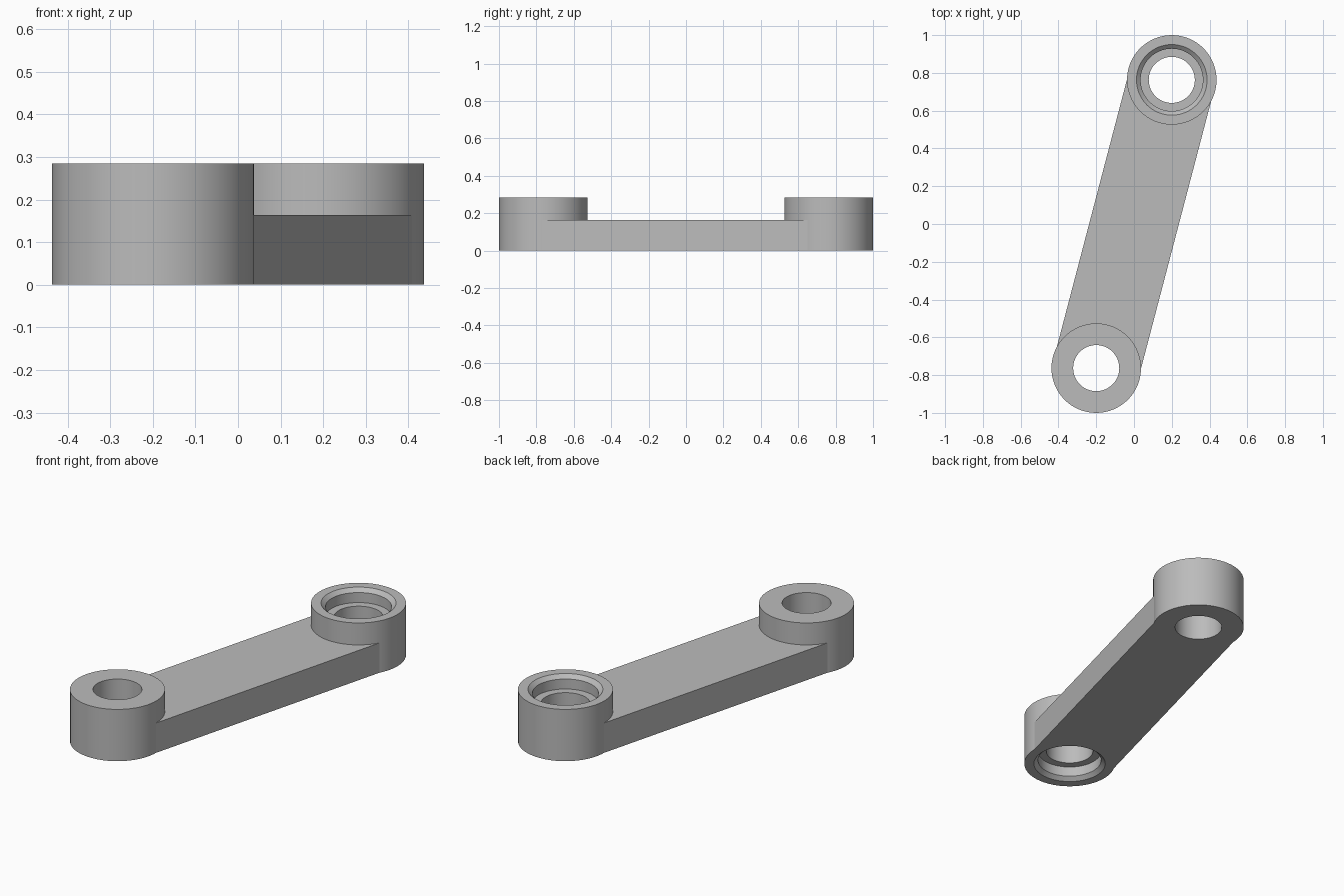
import bpy, bmesh, math
from mathutils import Matrix

default = bpy.data.objects.get("Cube")
if default:
    bpy.data.objects.remove(default)

CX, CY = 0.2, 0.763                 # pivot centre
REACH = math.hypot(CX, CY)
TURN = Matrix.Rotation(math.atan2(CY, CX), 4, 'Z')
R, BORE, SEAT, LIP = 0.237, 0.122, 0.165, 0.187
HEIGHT, ARM_HEIGHT, ARM_HALF = 0.285, 0.164, 0.23
SEGMENTS = 64

grey = bpy.data.materials.new("plain grey")
grey.use_nodes = True
grey.diffuse_color = (0.5, 0.5, 0.5, 1)
grey.node_tree.nodes["Principled BSDF"].inputs["Base Color"].default_value = (0.5, 0.5, 0.5, 1)


def finish(name, bm):
    bmesh.ops.recalc_face_normals(bm, faces=bm.faces)
    mesh = bpy.data.meshes.new(name)
    bm.to_mesh(mesh)
    bm.free()
    mesh.materials.append(grey)
    obj = bpy.data.objects.new(name, mesh)
    bpy.context.collection.objects.link(obj)
    bpy.ops.object.select_all(action='DESELECT')
    obj.select_set(True)
    bpy.context.view_layer.objects.active = obj
    bpy.ops.object.shade_smooth_by_angle(angle=math.radians(30))
    return obj


# Boss: closed ring profile with a chamfered seat on one side of the bore
def boss(name, side, seat_on_top):
    depth = HEIGHT - 0.075
    profile = [(R, 0), (R, HEIGHT), (LIP, HEIGHT), (SEAT, HEIGHT - 0.02),
               (SEAT, depth), (BORE, depth), (BORE, 0)]
    if not seat_on_top:
        profile = [(r, HEIGHT - z) for r, z in profile]
    bm = bmesh.new()
    rings = []
    for i in range(SEGMENTS):
        a = math.tau * i / SEGMENTS
        rings.append([bm.verts.new((r * math.cos(a), r * math.sin(a), z)) for r, z in profile])
    n = len(profile)
    for i in range(SEGMENTS):
        here, there = rings[i], rings[(i + 1) % SEGMENTS]
        for j in range(n):
            k = (j + 1) % n
            bm.faces.new((here[j], there[j], there[k], here[k]))
    bm.transform(Matrix.Translation((side * CX, side * CY, 0)))
    return finish(name, bm)


boss("front_boss", -1, False)
boss("back_boss", 1, True)

# Arm: slab whose ends are hollowed to wrap around the bosses
bm = bmesh.new()
edge_r = R - 0.002
limit = math.asin(ARM_HALF / edge_r)
arc = [limit * (1 - i / 12) for i in range(25)]
outline = [(REACH - edge_r * math.cos(a), edge_r * math.sin(a)) for a in arc]
outline += [(-x, -y) for x, y in outline]
base = bm.faces.new([bm.verts.new((x, y, 0)) for x, y in outline])
top = bmesh.ops.extrude_face_region(bm, geom=[base], use_keep_orig=True)
bmesh.ops.translate(bm, vec=(0, 0, ARM_HEIGHT),
                    verts=[v for v in top["geom"] if isinstance(v, bmesh.types.BMVert)])
bm.transform(TURN)
finish("arm", bm)
